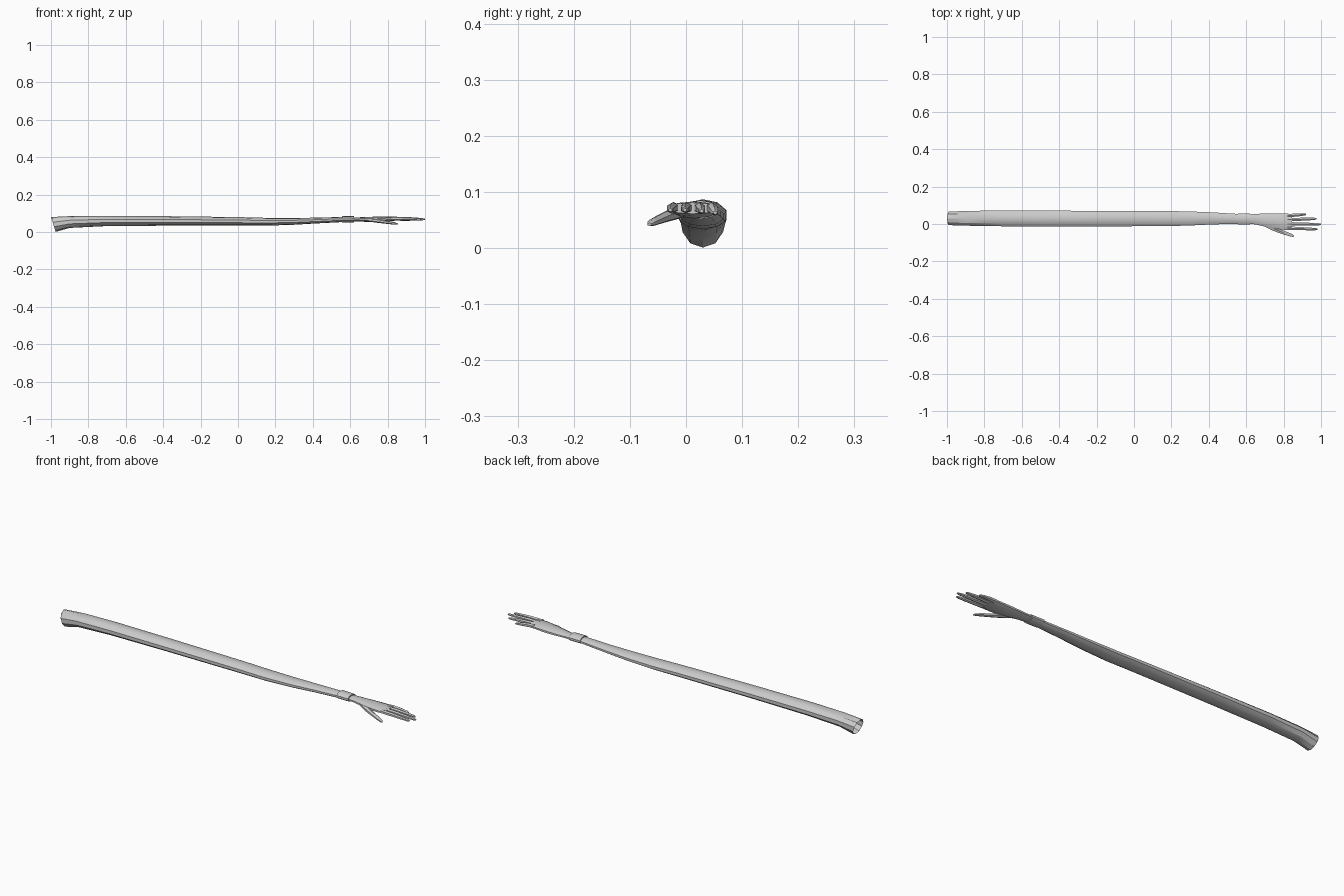
import bpy, bmesh, math


def loft(name, sections, sides, cap_start=False, cap_end=False, skew=0.0, angle=30):
    """Skin polygon rings along x. Section = (x, y_min, y_max, z_min, z_max)."""
    bm = bmesh.new()
    rings = []
    for i, (x, y0, y1, z0, z1) in enumerate(sections):
        ring = []
        for k in range(sides):
            a = math.pi / 2 + 2 * math.pi * k / sides
            wide = math.cos(math.pi / sides) if sides % 4 else 1.0
            c, s = math.cos(a) / wide, math.sin(a)
            dx = skew * (1 - s) / 2 if i == 0 else 0
            ring.append(bm.verts.new((x + dx, (y0 + y1) / 2 + c * (y1 - y0) / 2,
                                      (z0 + z1) / 2 + s * (z1 - z0) / 2)))
        rings.append(ring)
    for a, b in zip(rings, rings[1:]):
        for k in range(sides):
            j = (k + 1) % sides
            bm.faces.new((a[k], b[k], b[j], a[j]))
    if cap_start:
        bm.faces.new(rings[0])
    if cap_end:
        bm.faces.new(rings[-1])
    bmesh.ops.recalc_face_normals(bm, faces=bm.faces)
    mesh = bpy.data.meshes.new(name)
    bm.to_mesh(mesh)
    bm.free()
    obj = bpy.data.objects.new(name, mesh)
    bpy.context.collection.objects.link(obj)
    bpy.context.view_layer.objects.active = obj
    bpy.ops.object.select_all(action='DESELECT')
    obj.select_set(True)
    bpy.ops.object.shade_smooth_by_angle(angle=math.radians(angle))
    return obj


def digit(name, points):
    """Six-sided finger; each point = (x, y, z, half_width, half_height)."""
    return loft(name, [(x, y - w, y + w, z - h, z + h) for x, y, z, w, h in points],
                6, True, True, angle=45)


# Long sleeve, open and slanted at the shoulder end
loft("sleeve", [
    (-1.0, -0.006, 0.066, 0.001, 0.080),
    (-0.90, -0.009, 0.070, 0.022, 0.085),
    (-0.72, -0.012, 0.072, 0.031, 0.087),
    (-0.40, -0.013, 0.071, 0.034, 0.085),
    (0.00, -0.012, 0.070, 0.034, 0.080),
    (0.15, -0.012, 0.070, 0.034, 0.076),
    (0.30, -0.008, 0.067, 0.039, 0.075),
    (0.42, -0.002, 0.062, 0.046, 0.077),
    (0.57, 0.001, 0.053, 0.054, 0.081)], 10, skew=0.025)

# Raised wrist band with stepped ends
loft("cuff", [
    (0.555, 0.003, 0.051, 0.055, 0.080),
    (0.555, -0.004, 0.057, 0.052, 0.086),
    (0.620, -0.004, 0.056, 0.052, 0.085),
    (0.620, 0.003, 0.049, 0.057, 0.078)], 10)

# Wrist and palm
loft("palm", [
    (0.600, 0.002, 0.050, 0.056, 0.079),
    (0.650, -0.002, 0.054, 0.056, 0.079),
    (0.700, -0.014, 0.056, 0.054, 0.081),
    (0.750, -0.024, 0.057, 0.053, 0.083),
    (0.800, -0.031, 0.056, 0.057, 0.083),
    (0.845, -0.031, 0.054, 0.061, 0.081)], 10, True, True)

# Four fingers: tip x, root y, tip y, tip z
fingers = {"little_finger": (0.920, 0.044, 0.052, 0.063),
           "ring_finger": (0.975, 0.023, 0.028, 0.066),
           "middle_finger": (1.000, 0.001, -0.002, 0.068),
           "index_finger": (0.982, -0.022, -0.028, 0.068)}
for name, (tip, y0, y1, z1) in fingers.items():
    profile = [(0, 0.0095, 0.010), (0.35, 0.0085, 0.010), (0.7, 0.0075, 0.008),
               (0.93, 0.006, 0.006), (1, 0.003, 0.003)]
    digit(name, [(0.82 + (tip - 0.82) * t, y0 + (y1 - y0) * t,
                  0.072 + (z1 - 0.072) * t * t, w, h) for t, w, h in profile])

# Thumb, dropping below the palm
digit("thumb", [
    (0.690, 0.002, 0.066, 0.012, 0.009),
    (0.740, -0.021, 0.061, 0.014, 0.011),
    (0.785, -0.040, 0.054, 0.011, 0.009),
    (0.830, -0.056, 0.047, 0.009, 0.007),
    (0.848, -0.062, 0.044, 0.007, 0.005),
    (0.855, -0.065, 0.042, 0.003, 0.003)])
